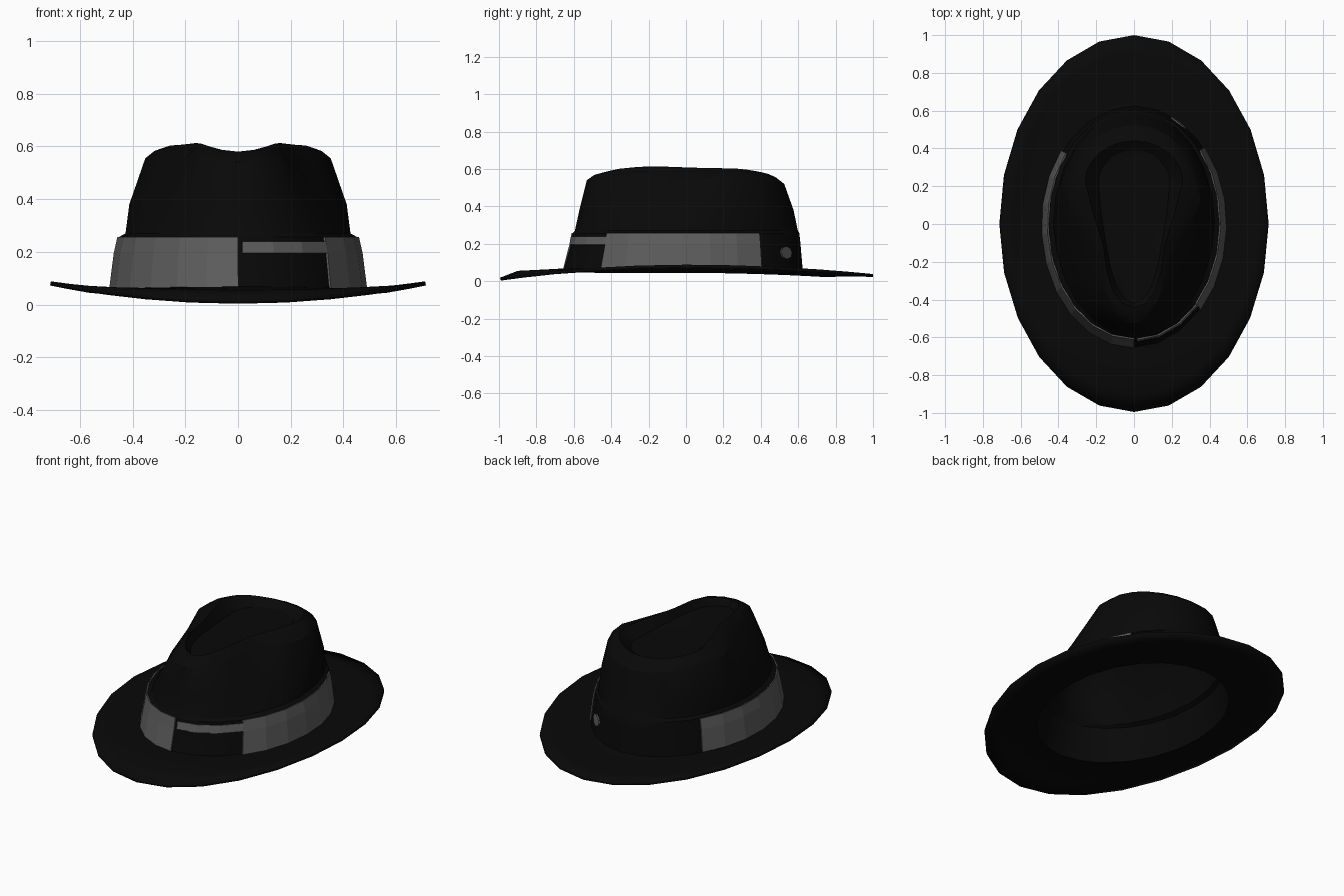
import bpy, bmesh, math

if "Cube" in bpy.data.objects:
    bpy.data.objects.remove(bpy.data.objects["Cube"])

N = 24  # columns around the hat


def material(name, v):
    m = bpy.data.materials.new(name)
    m.diffuse_color = (v, v, v, 1)
    m.use_nodes = True
    m.node_tree.nodes["Principled BSDF"].inputs["Base Color"].default_value = m.diffuse_color
    return m


FELT = material("black_felt", 0.0025)
RIBBON = material("grey_ribbon", 0.11)


def ease(v):
    v = max(0.0, min(1.0, v))
    return v * v * (3 - 2 * v)


def point(t, a, front, back, pinch=0.0, cy=0.0):
    """Egg-shaped ring point; t = 0 is the front, positive t goes to +x."""
    c = math.cos(t)
    dent = ease(c / 0.6 + 0.1) * (1 - 0.6 * ease((c - 0.5) / 0.5))
    return a * math.sin(t) * (1 - pinch * dent), cy - c * (front if c > 0 else back)


def finish(bm, name, mat, thickness, smooth=None):
    me = bpy.data.meshes.new(name)
    bm.to_mesh(me)
    bm.free()
    ob = bpy.data.objects.new(name, me)
    bpy.context.collection.objects.link(ob)
    me.materials.append(mat)
    s = ob.modifiers.new("thickness", "SOLIDIFY")
    s.thickness = thickness
    s.offset = -1
    if smooth:
        bpy.ops.object.select_all(action="DESELECT")
        ob.select_set(True)
        bpy.context.view_layer.objects.active = ob
        bpy.ops.object.shade_smooth_by_angle(angle=math.radians(smooth))
    return ob


# felt body: brim, crown and teardrop crease in one lofted skin
# each ring: z front, z side, z back, half width, front, back, pinch, centre y
RINGS = [
    (0.018, 0.088, 0.038, 0.710, 0.995, 1.000, 0, 0),
    (0.055, 0.076, 0.042, 0.650, 0.900, 0.900, 0, 0),
    (0.062, 0.060, 0.038, 0.560, 0.760, 0.740, 0, 0),
    (0.068, 0.060, 0.050, 0.480, 0.652, 0.625, 0, 0),
    (0.200, 0.200, 0.200, 0.462, 0.614, 0.612, 0, 0),
    (0.256, 0.256, 0.256, 0.452, 0.605, 0.606, 0, 0),
    (0.270, 0.270, 0.270, 0.427, 0.594, 0.598, 0.02, 0),
    (0.380, 0.380, 0.380, 0.414, 0.610, 0.535, 0.14, 0.04),
    (0.540, 0.555, 0.520, 0.355, 0.650, 0.405, 0.34, 0.12),
    (0.568, 0.583, 0.555, 0.320, 0.660, 0.310, 0.38, 0.17),
    (0.580, 0.603, 0.573, 0.260, 0.665, 0.220, 0.28, 0.22),
    (0.545, 0.540, 0.540, 0.190, 0.640, 0.170, 0.10, 0.22),
]
bm = bmesh.new()
rows = []
for zf, zs, zb, a, f, b, k, cy in RINGS:
    row = []
    for i in range(N):
        t = 2 * math.pi * i / N
        c = math.cos(t)
        w = c * c
        z = zs * (1 - w) + (zf if c > 0 else zb) * w
        if cy > 0.15 and c > 0:  # front ridges stay high beside the crease
            z += 0.08 * w * (1 - w)
        row.append(bm.verts.new((*point(t, a, f, b, k, cy), z)))
    rows.append(row)
for lo, hi in zip(rows, rows[1:]):
    for i in range(N):
        j = (i + 1) % N
        bm.faces.new((lo[i], lo[j], hi[j], hi[i]))
spine = [bm.verts.new((0, y, z)) for y, z in ((-0.1, 0.540), (0.2, 0.528))]
last = rows[-1]
for i in range(N):
    j = (i + 1) % N
    front = math.cos(2 * math.pi * (i + 0.5) / N) > 0.25
    bm.faces.new((last[i], last[j], spine[0 if front else 1]))
for i in range(N):  # join the two fans of the crease floor
    j = (i + 1) % N
    f0 = math.cos(2 * math.pi * (i + 0.5) / N) > 0.25
    f1 = math.cos(2 * math.pi * (i + 1.5) / N) > 0.25
    if f0 and not f1:
        bm.faces.new((last[j], spine[1], spine[0]))
    elif f1 and not f0:
        bm.faces.new((last[j], spine[0], spine[1]))
bmesh.ops.recalc_face_normals(bm, faces=bm.faces)
top = max(bm.faces, key=lambda fc: abs(fc.normal.z))
if top.normal.z < 0:
    bmesh.ops.reverse_faces(bm, faces=bm.faces)
finish(bm, "felt_body", FELT, 0.016, 28)


# ribbon pieces: strips that follow the crown
def ribbon(name, t0, t1, profile):
    bm = bmesh.new()
    steps = max(2, round(abs(t1 - t0) / 15))
    cols = []
    for i in range(steps + 1):
        t = math.radians(t0 + (t1 - t0) * i / steps)
        cols.append([bm.verts.new((*point(t, a, f, b), z)) for z, a, f, b in profile])
    for p, q in zip(cols, cols[1:]):
        for i in range(len(profile) - 1):
            bm.faces.new((p[i], q[i], q[i + 1], p[i + 1]))
    finish(bm, name, RIBBON, 0.008)


LOW = (0.062, 0.490, 0.658, 0.632)
MID = (0.195, 0.473, 0.624, 0.620)
HIGH = (0.257, 0.459, 0.612, 0.612)
ribbon("ribbon_left", -128, 0, [LOW, MID, HIGH])
ribbon("ribbon_right", 46, 130, [LOW, MID, HIGH])
ribbon("ribbon_front_strip", 2, 46, [MID, (0.240, 0.463, 0.615, 0.615)])

# small exposed patch of ribbon at the back right
bm = bmesh.new()
ring = []
for i in range(8):
    u = 2 * math.pi * i / 8
    z = 0.152 + 0.034 * math.sin(u)
    s = (z - 0.065) / 0.13
    t = math.radians(150 - 5.5 * math.cos(u))
    x, y = point(t, 0.489 - 0.015 * s, 0.65, 0.632 - 0.012 * s)
    ring.append(bm.verts.new((x, y, z)))
bm.faces.new(ring)
bm.normal_update()
for fc in bm.faces:
    if fc.normal.y < 0:
        fc.normal_flip()
finish(bm, "ribbon_back_patch", RIBBON, 0.008)
